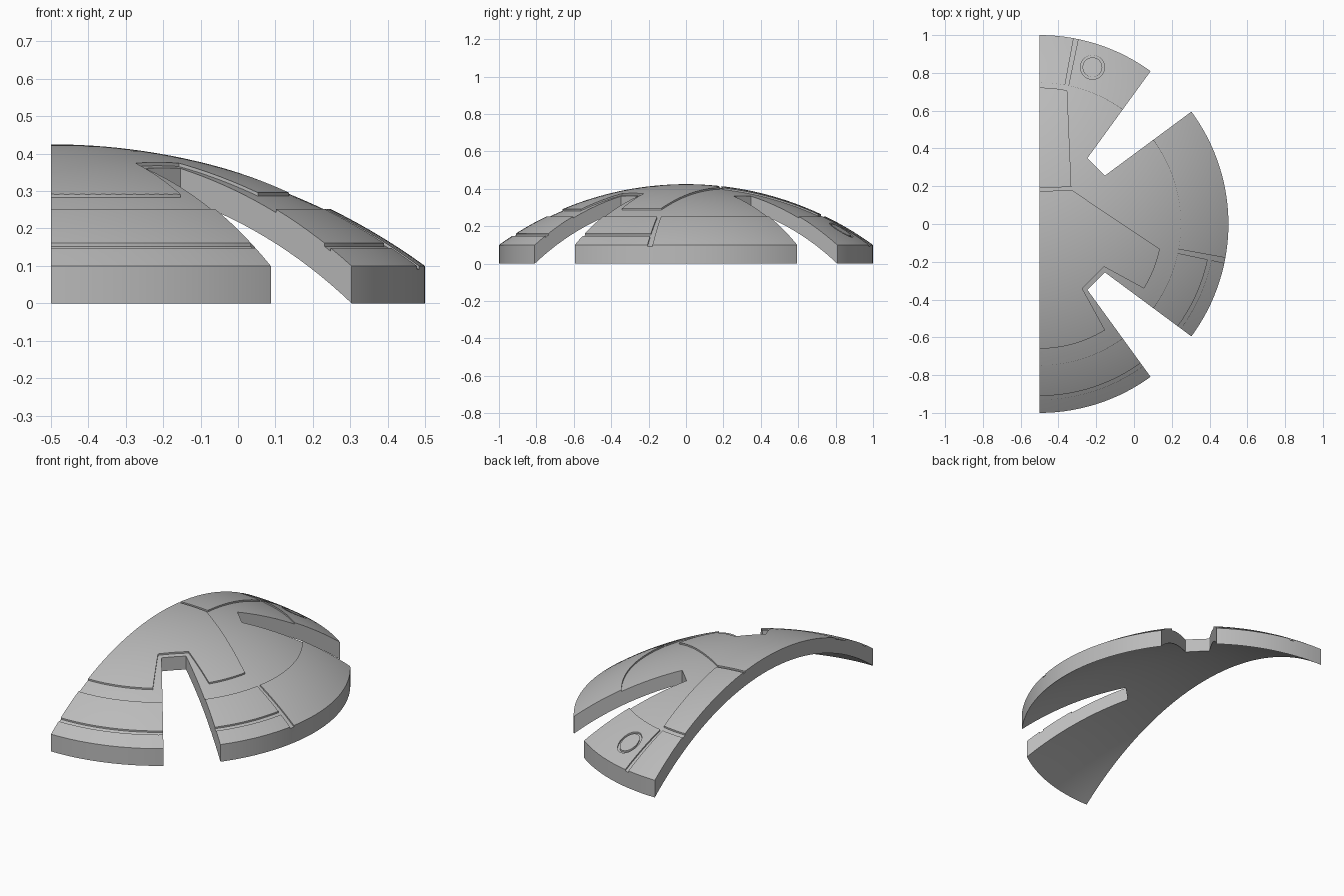
import bpy, bmesh, math

cube = bpy.data.objects.get("Cube")
if cube:
    bpy.data.objects.remove(cube, do_unlink=True)

# Dome surfaces: height of a spherical cap at (x, y)
def cap(top, radius):
    return lambda x, y: top - radius + math.sqrt(max(radius ** 2 - x * x - y * y, 0))

outer = cap(0.425, 1.70)
recess = cap(0.416, 1.70)
inner = cap(0.340, 1.64)
above = lambda x, y: 0.6


def polar(r, deg, cx=0.0, cy=0.0):
    a = math.radians(deg)
    return (cx + r * math.cos(a), cy + r * math.sin(a))


def arc(r, a0, a1, n=20):
    return [polar(r, a0 + (a1 - a0) * i / n) for i in range(n + 1)]


def finish(name, bm):
    bmesh.ops.remove_doubles(bm, verts=bm.verts, dist=1e-5)
    bmesh.ops.recalc_face_normals(bm, faces=bm.faces)
    mesh = bpy.data.meshes.new(name)
    bm.to_mesh(mesh)
    bm.free()
    ob = bpy.data.objects.new(name, mesh)
    bpy.context.collection.objects.link(ob)
    return ob


# Solid sector of a ring, between two height functions
def sector(name, r0, r1, a0, a1, bottom, top, nr, na, cx=0.0, cy=0.0):
    bm = bmesh.new()
    closed = a1 - a0 >= 360
    grids = []
    for height in (bottom, top):
        rows = []
        for i in range(nr + 1):
            row = []
            for j in range(na + 1):
                x, y = polar(r0 + (r1 - r0) * i / nr, a0 + (a1 - a0) * j / na, cx, cy)
                row.append(bm.verts.new((x, y, height(x, y))))
            rows.append(row)
        grids.append(rows)
    lo, hi = grids
    for g in grids:
        for i in range(nr):
            for j in range(na):
                bm.faces.new((g[i][j], g[i + 1][j], g[i + 1][j + 1], g[i][j + 1]))
    for i in ((nr,) if r0 == 0 else (0, nr)):
        for j in range(na):
            bm.faces.new((lo[i][j], lo[i][j + 1], hi[i][j + 1], hi[i][j]))
    if not closed:
        for j in (0, na):
            for i in range(nr):
                bm.faces.new((lo[i][j], lo[i + 1][j], hi[i + 1][j], hi[i][j]))
    return finish(name, bm)


# Upright prism over a flat outline
def prism(name, outline):
    bm = bmesh.new()
    face = bm.faces.new([bm.verts.new((x, y, -0.2)) for x, y in outline])
    up = bmesh.ops.extrude_face_region(bm, geom=[face])["geom"]
    bmesh.ops.translate(bm, vec=(0, 0, 1.0),
                        verts=[v for v in up if isinstance(v, bmesh.types.BMVert)])
    return finish(name, bm)


def subtract(target, cutter):
    mod = target.modifiers.new("cut", "BOOLEAN")
    mod.operation = "DIFFERENCE"
    mod.solver = "EXACT"
    mod.object = cutter
    bpy.context.view_layer.objects.active = target
    bpy.ops.object.modifier_apply(modifier=mod.name)
    bpy.data.objects.remove(cutter, do_unlink=True)


# Half dome shell with an upright rim
dome = sector("half_dome_shell", 0, 1, -90, 90, inner, outer, 28, 72)

# Recessed field inside the rim band, leaving two raised panels
field = sector("recess_field", 0.12, 0.748, -100, 100, recess, above, 18, 80)
front_panel = (arc(0.66, -105, -58.3)
               + [polar(0.41, -56.5), polar(0.41, -33.5)]
               + arc(0.65, -31.7, -11.7, 10)
               + [(0.17, 0.18), (-0.2, 0.165)])
back_panel = [(-0.2, 0.18), (0.168, 0.197)] + arc(0.722, 78.3, 105, 10)
subtract(field, prism("front_panel", front_panel))
subtract(field, prism("back_panel", back_panel))
subtract(dome, field)

# Narrow grooves in the rim band: along it, across it, and a ring
grooves = [
    (0.91, 0.93, -100, -11, 1, 44, 0, 0),
    (0.74, 1.05, -11.9, -10.3, 10, 1, 0, 0),
    (0.74, 1.05, 78.2, 79.6, 10, 1, 0, 0),
    (0.052, 0.064, 0, 360, 1, 40, 0.28, 0.83),
]
for r0, r1, a0, a1, nr, na, cx, cy in grooves:
    subtract(dome, sector("groove", r0, r1, a0, a1, recess, above, nr, na, cx, cy))

# Two wedge slots, mirrored front to back
for side in (-1, 1):
    subtract(dome, prism("slot", [polar(0.43, side * 36.5), polar(1.3, side * 36.5),
                                  polar(1.3, side * 54), polar(0.43, side * 54)]))

# Single grey finish
grey = bpy.data.materials.new("plain grey")
grey.use_nodes = True
colour = (0.5, 0.5, 0.5, 1)
grey.diffuse_color = colour
grey.node_tree.nodes["Principled BSDF"].inputs["Base Color"].default_value = colour
dome.data.materials.clear()
dome.data.materials.append(grey)
for p in dome.data.polygons:
    p.material_index = 0

# Centre the half disc on x and shade it
dome.location.x = -0.5
bpy.ops.object.select_all(action="DESELECT")
dome.select_set(True)
bpy.context.view_layer.objects.active = dome
bpy.ops.object.shade_smooth_by_angle(angle=math.radians(30))
